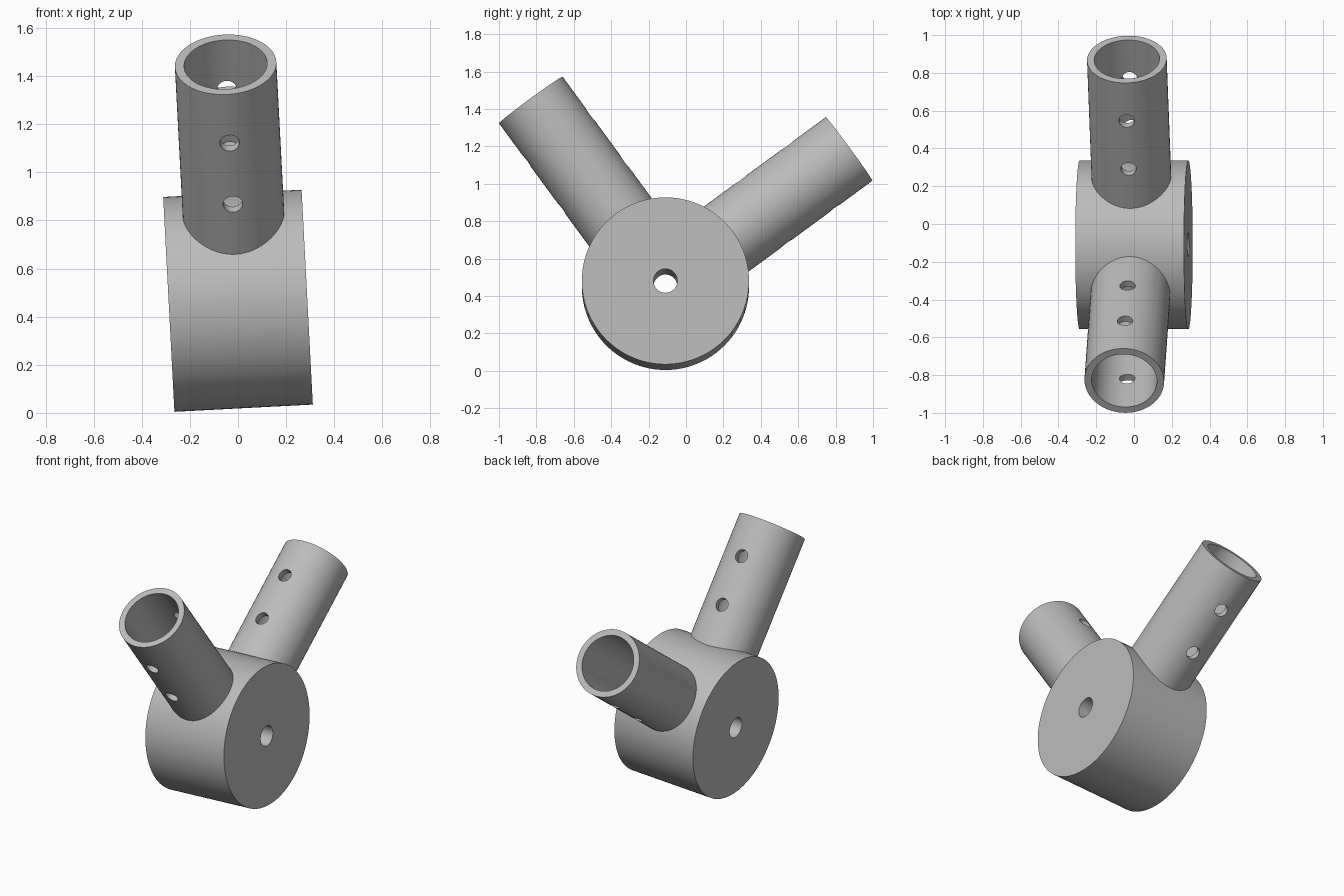
import bpy
from math import radians
from mathutils import Matrix

cube = bpy.data.objects.get("Cube")
if cube:
    bpy.data.objects.remove(cube, do_unlink=True)

HUB_R, HUB_W, AXLE_R = 0.447, 0.576, 0.064
TUBE_R, BORE_R, TUBE_START, TUBE_END = 0.211, 0.173, 0.3, 1.218
PIN_R, PIN_STATIONS = 0.041, (0.652, 0.967)

grey = bpy.data.materials.new("light grey")
grey.use_nodes = True
colour = (0.5, 0.5, 0.5, 1)
grey.diffuse_color = colour
grey.node_tree.nodes["Principled BSDF"].inputs["Base Color"].default_value = colour

# The whole joint leans slightly sideways about the hub centre
frame = Matrix.Translation((0, -0.11, 0.466)) @ Matrix.Rotation(radians(-3), 4, 'Y')


def cylinder(name, radius, length, matrix, sides=64):
    bpy.ops.mesh.primitive_cylinder_add(vertices=sides, radius=radius, depth=length)
    ob = bpy.context.object
    ob.name = name
    ob.data.transform(matrix)
    ob.data.materials.append(grey)
    return ob


def combine(target, other, operation):
    mod = target.modifiers.new(operation.title(), 'BOOLEAN')
    mod.operation, mod.object, mod.solver = operation, other, 'EXACT'
    bpy.context.view_layer.objects.active = target
    bpy.ops.object.modifier_apply(modifier=mod.name)
    bpy.data.objects.remove(other, do_unlink=True)


def socket_tube(name, angle):
    turn = frame @ Matrix.Rotation(radians(angle), 4, 'X')
    place = turn @ Matrix.Translation((0, 0, (TUBE_START + TUBE_END) / 2))
    length = TUBE_END - TUBE_START
    tube = cylinder(name, TUBE_R, length, place)
    combine(tube, cylinder("bore", BORE_R, length + 0.1, place), 'DIFFERENCE')
    # Pin holes run through both walls
    for station in PIN_STATIONS:
        across = turn @ Matrix.Translation((0, 0, station)) @ Matrix.Rotation(radians(90), 4, 'X')
        combine(tube, cylinder("pin_hole", PIN_R, 0.6, across, 32), 'DIFFERENCE')
    return tube


# Hub drum with two sockets at right angles and a central axle hole
sideways = frame @ Matrix.Rotation(radians(90), 4, 'Y')
hub = cylinder("hub_with_sockets", HUB_R, HUB_W, sideways, 96)
combine(hub, socket_tube("front_socket", 36.2), 'UNION')
combine(hub, socket_tube("back_socket", -53.7), 'UNION')
combine(hub, cylinder("axle_hole", AXLE_R, 1, sideways, 32), 'DIFFERENCE')

bpy.ops.object.select_all(action='DESELECT')
hub.select_set(True)
bpy.context.view_layer.objects.active = hub
bpy.ops.object.shade_smooth_by_angle(angle=radians(30))
